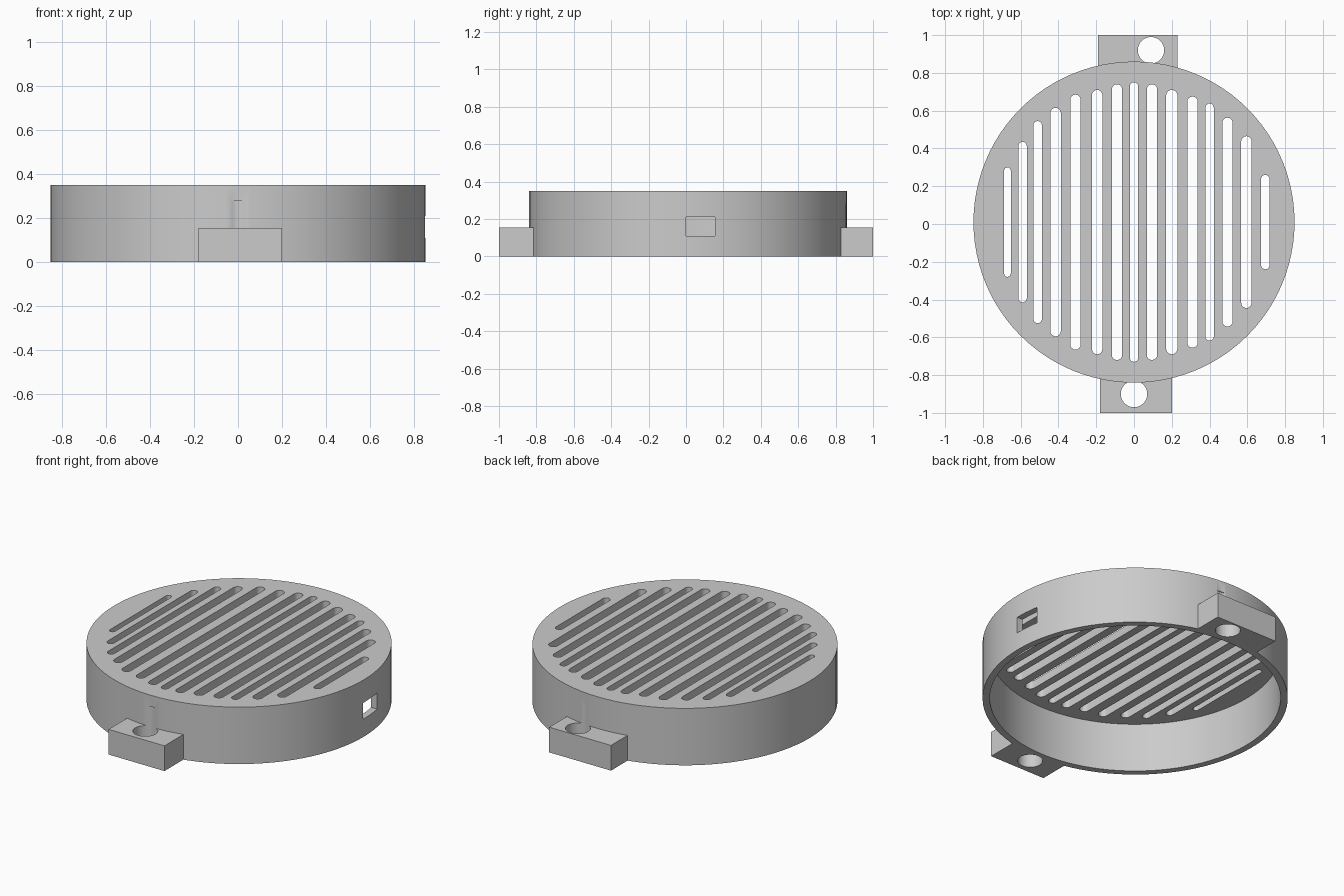
import bpy, bmesh, math
from mathutils import Matrix, Vector

cube = bpy.data.objects.get("Cube")
if cube:
    bpy.data.objects.remove(cube, do_unlink=True)

grey = bpy.data.materials.new("light grey plastic")
grey.use_nodes = True
grey.diffuse_color = (0.6, 0.6, 0.6, 1)
grey.node_tree.nodes["Principled BSDF"].inputs["Base Color"].default_value = (0.6, 0.6, 0.6, 1)

CY = 0.01              # centre of the round cover in y
R, WALL, H, TOP = 0.85, 0.04, 0.35, 0.05
TAB_H = 0.155


def finish(name, bm):
    bmesh.ops.recalc_face_normals(bm, faces=bm.faces)
    mesh = bpy.data.meshes.new(name)
    bm.to_mesh(mesh)
    bm.free()
    obj = bpy.data.objects.new(name, mesh)
    obj.data.materials.append(grey)
    bpy.context.collection.objects.link(obj)
    return obj


def prism(bm, outline, z0, z1):
    """Extrude a closed xy outline from z0 to z1."""
    face = bm.faces.new([bm.verts.new((x, y, z0)) for x, y in outline])
    new = bmesh.ops.extrude_face_region(bm, geom=[face])["geom"]
    verts = [v for v in new if isinstance(v, bmesh.types.BMVert)]
    bmesh.ops.translate(bm, verts=verts, vec=(0, 0, z1 - z0))


def circle(x, y, r, n):
    return [(x + r * math.cos(math.tau * i / n), y + r * math.sin(math.tau * i / n)) for i in range(n)]


def rect(x0, x1, y0, y1):
    return [(x0, y0), (x1, y0), (x1, y1), (x0, y1)]


def slot(x, width, half, n=8):
    """Long outline with a rounded cap at both ends."""
    r = width / 2
    pts = []
    for i in range(2 * n + 2):
        side = 1 if i <= n else -1
        a = math.pi * (i if i <= n else i - 1) / n
        pts.append((x + r * math.cos(a), CY + side * (half - r) + r * math.sin(a)))
    return pts


def solid(name, shapes):
    bm = bmesh.new()
    for outline, z0, z1 in shapes:
        prism(bm, outline, z0, z1)
    return finish(name, bm)


def cut(obj, cutters):
    for c in cutters:
        c.hide_render = True
        m = obj.modifiers.new("cut", "BOOLEAN")
        m.operation, m.solver, m.object = "DIFFERENCE", "EXACT", c
    bpy.context.view_layer.update()
    graph = bpy.context.evaluated_depsgraph_get()
    mesh = bpy.data.meshes.new_from_object(obj.evaluated_get(graph))
    obj.modifiers.clear()
    obj.data = mesh


# Cutters: hollow, grille slots, screw holes, side window
SLOTS = [(-0.67, 0.035, 0.29), (-0.59, 0.045, 0.425), (-0.51, 0.045, 0.535),
         (-0.415, 0.055, 0.605), (-0.31, 0.055, 0.675), (-0.195, 0.055, 0.70),
         (-0.09, 0.055, 0.73), (0, 0.045, 0.74), (0.095, 0.055, 0.73),
         (0.2, 0.06, 0.70), (0.31, 0.055, 0.665), (0.4, 0.045, 0.628),
         (0.495, 0.055, 0.553), (0.595, 0.055, 0.455), (0.695, 0.045, 0.25)]
hollow = solid("hollow_cutter", [(circle(0, CY, R - WALL, 96), -0.1, H - TOP)])
slots = solid("slot_cutter", [(slot(*s), 0.2, 0.5) for s in SLOTS])
holes = solid("hole_cutter", [(circle(0, -0.9, 0.07, 32), -0.1, 0.28),
                              (circle(0.09, 0.92, 0.07, 32), -0.1, 0.28)])
window = solid("window_cutter", [(rect(0.7, 1, 0, 0.155), 0.11, 0.21)])
disc = solid("disc_cutter", [(circle(0, CY, R, 96), -0.1, 0.5)])

# Round cover with grille
cover = solid("grille_cover", [(circle(0, CY, R, 96), 0, H)])
cut(cover, [hollow, slots, holes, window])

# Mounting tabs, trimmed to the curve of the cover
front_tab = solid("front_tab", [(rect(-0.18, 0.2, -1, -0.75), 0, TAB_H)])
back_tab = solid("back_tab", [(rect(-0.19, 0.23, 0.75, 1), 0, TAB_H)])
for tab in (front_tab, back_tab):
    cut(tab, [disc, holes])

for c in (hollow, slots, holes, window, disc):
    bpy.data.objects.remove(c, do_unlink=True)

# Smooth round walls, crisp corners
bpy.ops.object.select_all(action="DESELECT")
for obj in (cover, front_tab, back_tab):
    obj.select_set(True)
bpy.context.view_layer.objects.active = cover
bpy.ops.object.shade_smooth_by_angle(angle=math.radians(30))
